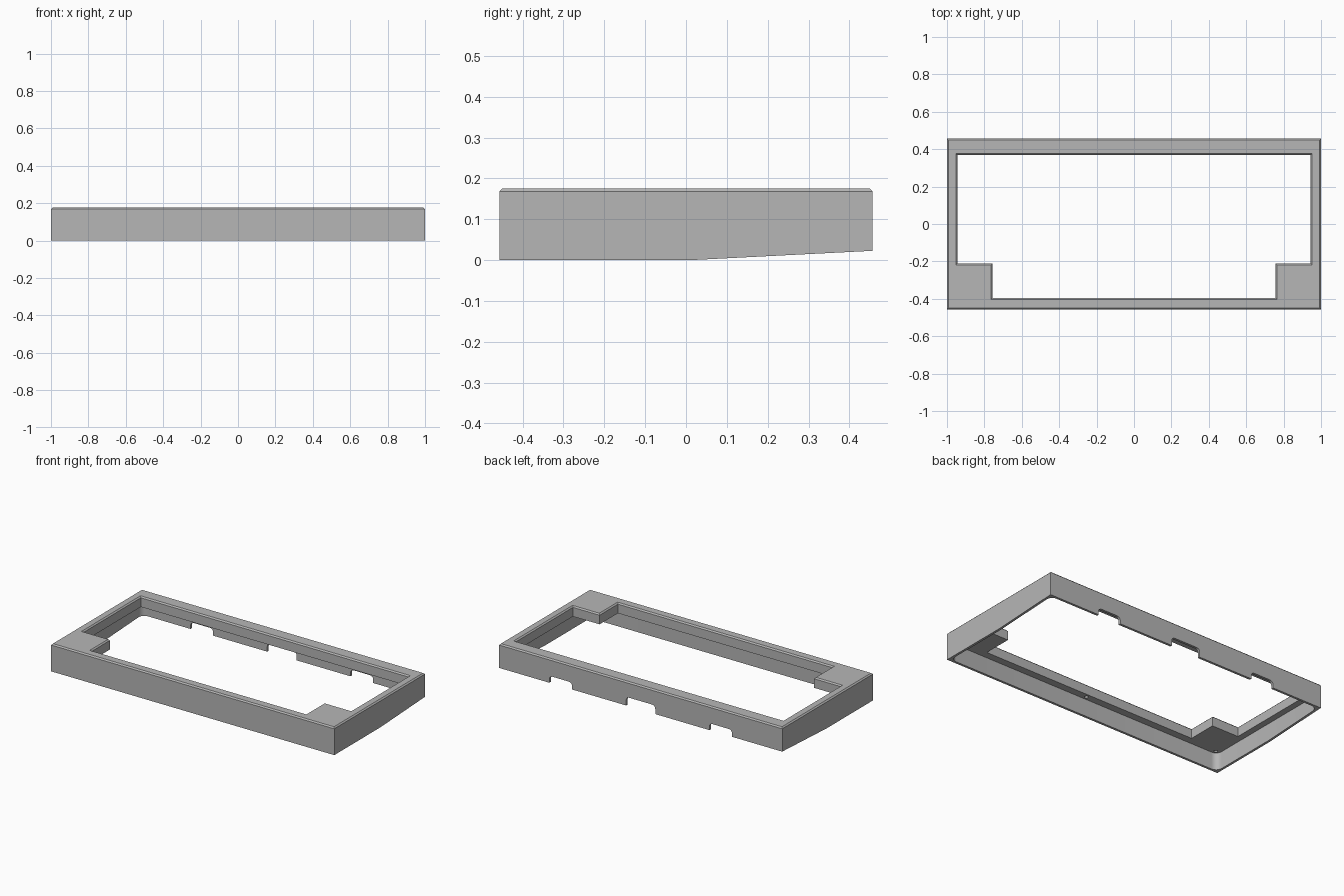
import bpy
import bmesh
import math
from mathutils import Matrix, Vector

if "Cube" in bpy.data.objects:
    bpy.data.objects.remove(bpy.data.objects["Cube"])

W, D, H = 1.0, 0.457, 0.176      # half width, half depth, height
WALL, PLATE_Z, CH = 0.015, 0.11, 0.008

grey = bpy.data.materials.new("plain grey")
grey.use_nodes = True
grey.diffuse_color = (0.47, 0.47, 0.47, 1)
grey.node_tree.nodes["Principled BSDF"].inputs["Base Color"].default_value = grey.diffuse_color


def finish(name, bm):
    bmesh.ops.recalc_face_normals(bm, faces=bm.faces)
    mesh = bpy.data.meshes.new(name)
    bm.to_mesh(mesh)
    bm.free()
    mesh.materials.append(grey)
    obj = bpy.data.objects.new(name, mesh)
    bpy.context.collection.objects.link(obj)
    return obj


def loft(loops):
    """Closed solid through matching loops of points."""
    bm = bmesh.new()
    rings = [[bm.verts.new(p) for p in loop] for loop in loops]
    n = len(rings[0])
    for a, b in zip(rings, rings[1:]):
        for i in range(n):
            j = (i + 1) % n
            bm.faces.new((a[i], a[j], b[j], b[i]))
    bm.faces.new(rings[0])
    bm.faces.new(rings[-1])
    return bm


def round_edges(bm, test, radius, segments):
    edges = [e for e in bm.edges if test(e.verts[0].co, e.verts[1].co)]
    bmesh.ops.bevel(bm, geom=edges, offset=radius, segments=segments,
                    profile=0.5, affect='EDGES')


# Outer shell: side profile with a rising underside, chamfered top rim
side = [(-D, 0), (0.01, 0), (0.44, 0.022), (D, 0.022), (D, H), (-D, H)]
bm = loft([[(x, y, z) for y, z in side] for x in (-W, W)])
round_edges(bm, lambda a, b: min(a.z, b.z) > H - 0.001, CH, 1)
frame = finish("case_frame", bm)
cutters = []

# Hollow underside with rounded inner corners
px, py = W - WALL, D - WALL
rect = [(-px, -py), (px, -py), (px, py), (-px, py)]
bm = loft([[(x, y, z) for x, y in rect] for z in (-0.1, PLATE_Z)])
round_edges(bm, lambda a, b: abs(a.z - b.z) > 0.1, 0.04, 8)
cutters.append(finish("underside_cutter", bm))

# Opening with two corner blocks and a chamfered upper edge
half = [(0.757, -0.395), (0.757, -0.21), (0.945, -0.21), (0.945, 0.37)]
outline = half + [(-x, y) for x, y in reversed(half)]


def opening_loop(z, grow):
    return [(x + math.copysign(grow, x), y + math.copysign(grow, y), z) for x, y in outline]


cutters.append(finish("opening_cutter", loft(
    [opening_loop(-0.1, 0), opening_loop(H - CH, 0), opening_loop(H + CH, 2 * CH)])))

# Rounded cable notches in the lower edge of the back wall
for centre, half_w, top in ((0.565, 0.08, 0.066), (0, 0.103, 0.077), (-0.565, 0.08, 0.066)):
    xs = (centre - half_w, centre + half_w)
    slot = [(xs[0], -0.1), (xs[1], -0.1), (xs[1], top), (xs[0], top)]
    bm = loft([[(x, y, z) for x, z in slot] for y in (0.41, 0.5)])
    round_edges(bm, lambda a, b: min(a.z, b.z) > 0 and abs(a.y - b.y) > 0.05, 0.022, 6)
    cutters.append(finish("notch_cutter", bm))

# Blind screw holes in the underside of the plate
for x in (-0.957, 0, 0.957):
    for y in (-0.419, 0.419):
        bm = bmesh.new()
        bmesh.ops.create_cone(bm, cap_ends=True, segments=16, radius1=0.011, radius2=0.011,
                              depth=0.06, matrix=Matrix.Translation(Vector((x, y, PLATE_Z + 0.01))))
        cutters.append(finish("screw_hole_cutter", bm))

# Carve everything out of the shell
for cutter in cutters:
    cutter.hide_render = True
    mod = frame.modifiers.new(cutter.name, 'BOOLEAN')
    mod.operation = 'DIFFERENCE'
    mod.solver = 'EXACT'
    mod.object = cutter
bpy.context.view_layer.update()
carved = bpy.data.meshes.new_from_object(
    frame.evaluated_get(bpy.context.evaluated_depsgraph_get()))
frame.modifiers.clear()
frame.data = carved
carved.materials.clear()
carved.materials.append(grey)
for poly in carved.polygons:
    poly.material_index = 0
for cutter in cutters:
    bpy.data.objects.remove(cutter)

# Smooth the fillets, keep the edges crisp
bpy.ops.object.select_all(action='DESELECT')
frame.select_set(True)
bpy.context.view_layer.objects.active = frame
bpy.ops.object.shade_smooth_by_angle(angle=math.radians(25))
